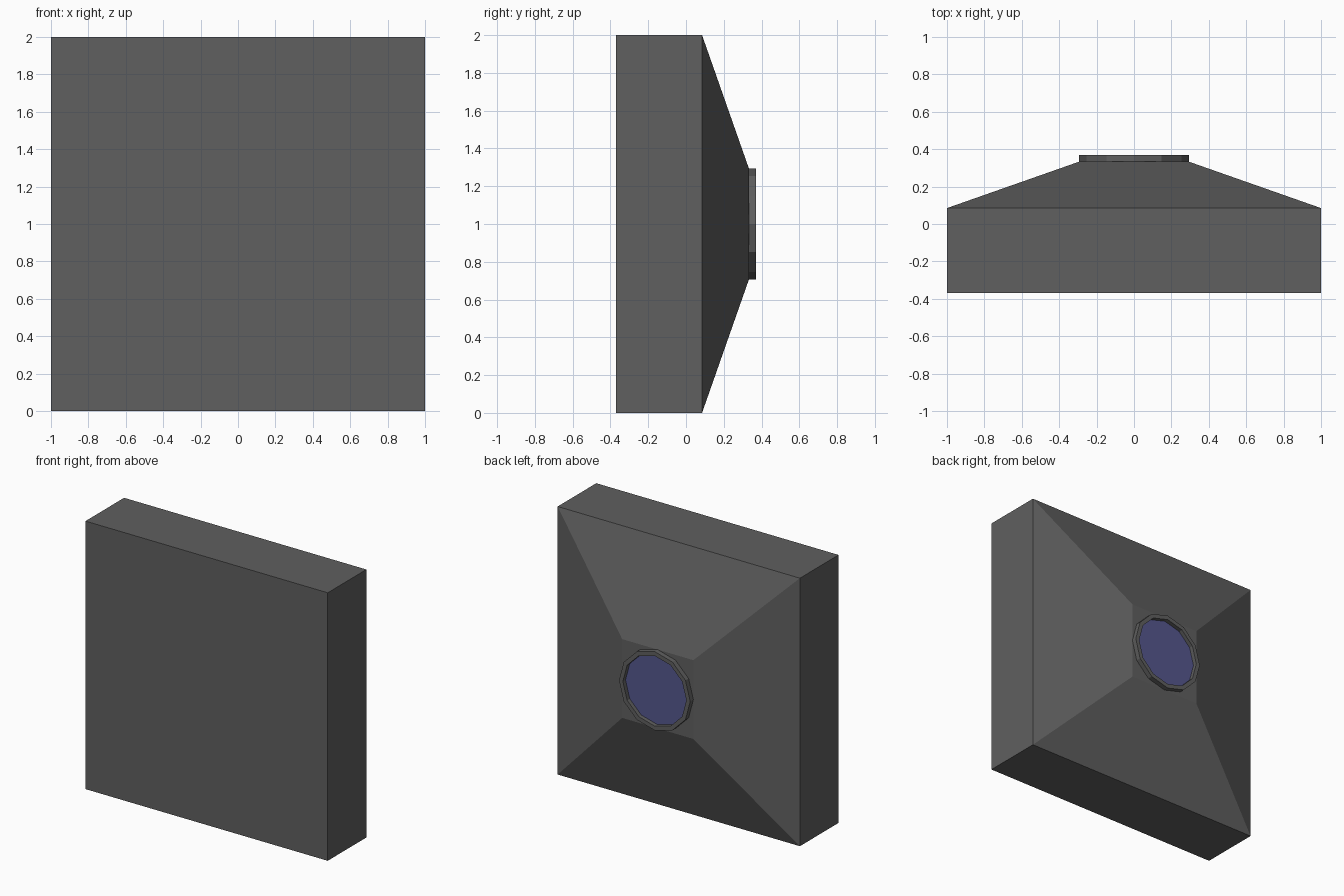
import bpy, bmesh, math

if "Cube" in bpy.data.objects:
    bpy.data.objects.remove(bpy.data.objects["Cube"])

BACK = 0.37      # rear tip of the rim; the front panel sits at -BACK
STEP = 0.085     # where the box turns into the taper
CAP = 0.333      # flat end of the taper
R_OUT, R_IN, SIDES = 0.294, 0.262, 12


def material(name, rgb):
    m = bpy.data.materials.new(name)
    m.diffuse_color = (*rgb, 1)
    m.use_nodes = True
    m.node_tree.nodes["Principled BSDF"].inputs["Base Color"].default_value = m.diffuse_color
    return m


grey = material("dark grey", (0.115, 0.115, 0.115))
blue = material("dusk blue", (0.09, 0.096, 0.27))


def square(h, y):
    return [(x * h, y, 1 + z * h) for x, z in ((-1, -1), (1, -1), (1, 1), (-1, 1))]


def circle(r, y):
    return [(r * math.cos(a), y, 1 + r * math.sin(a))
            for a in (2 * math.pi * i / SIDES for i in range(SIDES))]


def loft(name, loops, mat, cap=True, closed=False):
    """Skin a row of equal-length loops."""
    bm = bmesh.new()
    rows = [[bm.verts.new(p) for p in loop] for loop in loops]
    n = len(rows[0])
    pairs = list(zip(rows, rows[1:]))
    if closed:
        pairs.append((rows[-1], rows[0]))
    for a, b in pairs:
        for i in range(n):
            j = (i + 1) % n
            bm.faces.new((a[i], a[j], b[j], b[i]))
    if cap:
        bm.faces.new(rows[0])
        bm.faces.new(rows[-1][::-1])
    bmesh.ops.recalc_face_normals(bm, faces=bm.faces)
    me = bpy.data.meshes.new(name)
    bm.to_mesh(me)
    bm.free()
    me.materials.append(mat)
    ob = bpy.data.objects.new(name, me)
    bpy.context.collection.objects.link(ob)
    return ob


# Square housing with tapered back
loft("housing", [square(1, -BACK), square(1, STEP), square(R_OUT, CAP)], grey)

# Raised rim around the lens
loft("rim", [circle(R_OUT, CAP), circle(R_OUT, BACK),
             circle(R_IN, BACK), circle(R_IN, CAP)], grey, cap=False, closed=True)

# Thin recessed lens plate
loft("lens", [circle(R_IN, CAP), circle(R_IN, CAP + 0.006)], blue)
